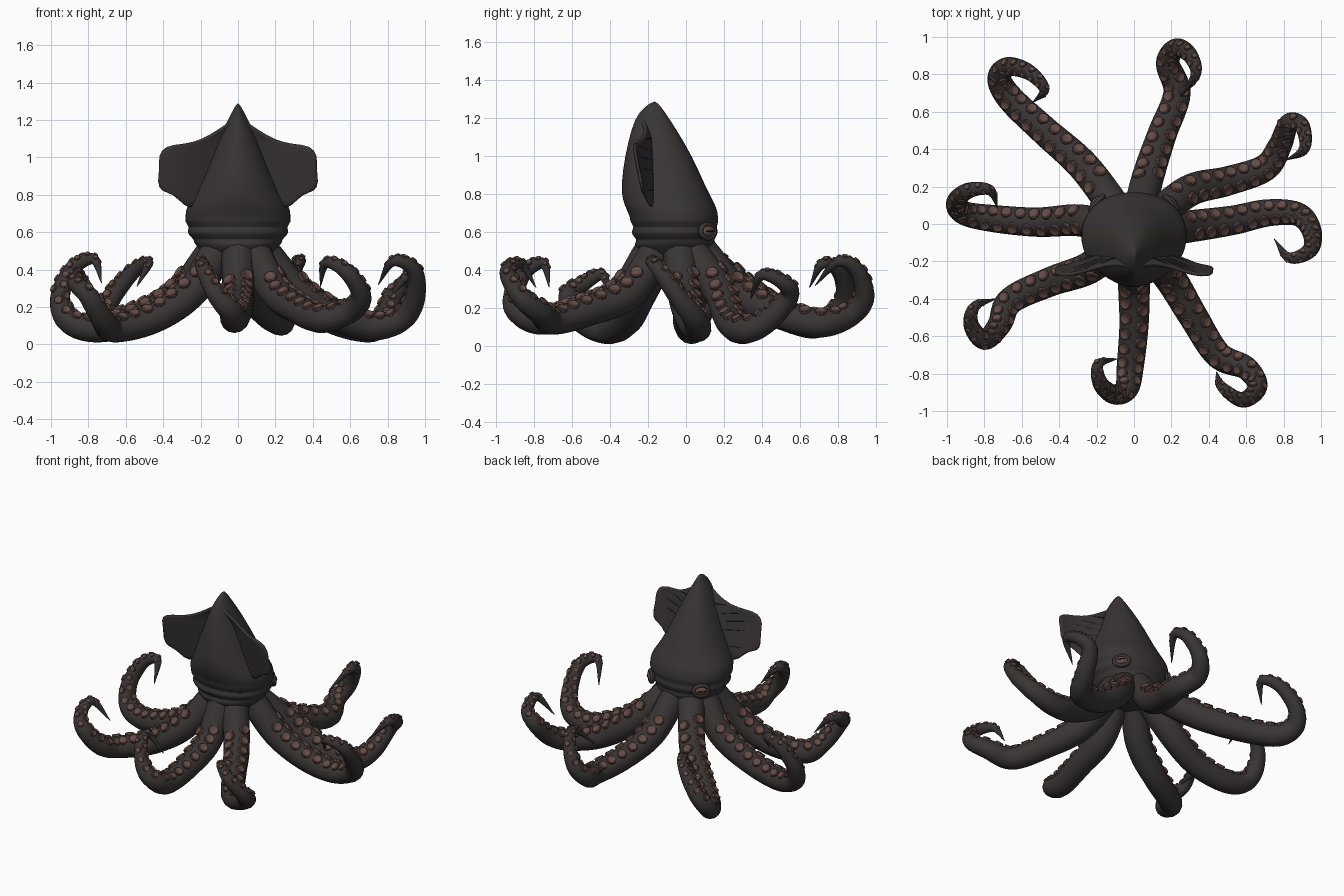
import bpy, math
from mathutils import Vector

cube = bpy.data.objects.get("Cube")
if cube:
    bpy.data.objects.remove(cube, do_unlink=True)


def material(name, rgb):
    m = bpy.data.materials.new(name)
    m.use_nodes = True
    m.diffuse_color = (*rgb, 1)
    m.node_tree.nodes["Principled BSDF"].inputs["Base Color"].default_value = (*rgb, 1)
    return m


SKIN = material("charcoal skin", (.042, .035, .035))
SUCKER = material("dusty brown", (.125, .07, .06))
DARK = material("near black", (.014, .013, .014))
CLAW = material("dark grey claw", (.03, .03, .032))


def make(name, verts, faces, mats, angle=50, subsurf=0):
    mesh = bpy.data.meshes.new(name)
    mesh.from_pydata(verts, [], faces)
    ob = bpy.data.objects.new(name, mesh)
    bpy.context.collection.objects.link(ob)
    for m in mats:
        mesh.materials.append(m)
    bpy.ops.object.select_all(action='DESELECT')
    ob.select_set(True)
    bpy.context.view_layer.objects.active = ob
    bpy.ops.object.mode_set(mode='EDIT')
    bpy.ops.mesh.select_all(action='SELECT')
    bpy.ops.mesh.normals_make_consistent(inside=False)
    bpy.ops.object.mode_set(mode='OBJECT')
    bpy.ops.object.shade_smooth_by_angle(angle=math.radians(angle))
    if subsurf:
        mod = ob.modifiers.new("smooth", 'SUBSURF')
        mod.levels = mod.render_levels = subsurf
    return ob


def bridge(rings, sides, start=0):
    """Quads between consecutive rings, with both ends capped."""
    faces = [(start + r * sides + i, start + r * sides + (i + 1) % sides,
              start + (r + 1) * sides + (i + 1) % sides, start + (r + 1) * sides + i)
             for r in range(rings - 1) for i in range(sides)]
    last = start + (rings - 1) * sides
    return faces + [tuple(range(start, start + sides)), tuple(range(last, last + sides))]


def spline(pts, steps):
    """Catmull-Rom samples through vectors."""
    p = [2 * pts[0] - pts[1], *pts, 2 * pts[-1] - pts[-2]]
    out = []
    for a, b, c, d in zip(p, p[1:], p[2:], p[3:]):
        for k in range(steps):
            t = k / steps
            out.append(.5 * (2 * b + (c - a) * t + (2 * a - 5 * b + 4 * c - d) * t ** 2
                             + (3 * b - a - 3 * c + d) * t ** 3))
    return out + [pts[-1]]


def frames(path):
    """Tangent, upper normal and side vector at each path point."""
    out = []
    for i, p in enumerate(path):
        t = (path[min(i + 1, len(path) - 1)] - path[max(i - 1, 0)]).normalized()
        ref = Vector((0, 0, 1)) + Vector((-p.x, -p.y, 0)).normalized() * .12
        n = (ref - t * ref.dot(t)).normalized()
        out.append((t, n, t.cross(n)))
    return out


def tube(path, radii, sides):
    verts = []
    for p, r, (t, n, b) in zip(path, radii, frames(path)):
        for i in range(sides):
            a = math.tau * i / sides
            verts.append(p + (n * math.cos(a) + b * math.sin(a)) * r)
    return verts, bridge(len(path), sides)


# Mantle: height, front y, back y, half width
MANTLE = [(.40, -.15, .06, .10), (.50, -.25, .13, .2), (.53, -.272, .152, .225),
          (.55, -.268, .156, .24), (.56, -.258, .148, .236), (.59, -.288, .168, .27),
          (.61, -.288, .17, .272), (.625, -.272, .16, .26), (.66, -.298, .174, .288),
          (.675, -.294, .17, .28), (.72, -.314, .167, .284), (.77, -.325, .142, .252),
          (.85, -.333, .1, .207), (1.0, -.312, .035, .142), (1.15, -.277, -.055, .08),
          (1.24, -.237, -.115, .034), (1.29, -.175, -.155, .006)]
SIDES = 28


def squarish(v):
    return math.copysign(abs(v) ** .93, v)


verts = []
for z, front, back, width in MANTLE:
    for i in range(SIDES):
        a = math.tau * i / SIDES
        crest = max(0, -math.sin(a)) ** 12 * .012 if .75 < z < 1.25 else 0
        verts.append((width * squarish(math.cos(a)),
                      (front + back) / 2 + (back - front) / 2 * squarish(math.sin(a)) - crest, z))
make("mantle", verts, bridge(len(MANTLE), SIDES), [SKIN], 60, 1)

# Fins: outer edge as x, z; the root runs down inside the mantle
EDGE = [(.015, 1.21), (.1, 1.15), (.2, 1.09), (.3, 1.07), (.39, 1.065), (.43, 1.01),
        (.42, .94), (.435, .87), (.415, .815), (.35, .81), (.28, .73)]
COLS = 8


def fin_point(row, u, side):
    x, z = EDGE[row]
    root = 1.19 - .45 * row / (len(EDGE) - 1)
    h = root + (z - root) * u
    wave = min(.055, max(0, 1.25 - h) * .4) * math.cos(8 * x * u)
    return Vector((side * x * u, -.25 + (1.2 - h) * .2 + wave, h))


for side, label in ((1, "left"), (-1, "right")):
    verts = [fin_point(r, c / COLS, side) for r in range(len(EDGE)) for c in range(COLS + 1)]
    w = COLS + 1
    faces = [(r * w + c, r * w + c + 1, (r + 1) * w + c + 1, (r + 1) * w + c)
             for r in range(len(EDGE) - 1) for c in range(COLS)]
    fin = make(label + "_fin", verts, faces, [SKIN])
    solid = fin.modifiers.new("thickness", 'SOLIDIFY')
    solid.thickness, solid.offset = .02, 0
    sub = fin.modifiers.new("smooth", 'SUBSURF')
    sub.levels = sub.render_levels = 1
    # Thin ribs on the back of the fin
    for row in (2, 4, 5, 6, 8):
        path = [fin_point(row, .3 + .62 * k / 8, side) + Vector((0, .009, 0)) for k in range(9)]
        v, f = tube(path, [.004 * math.sin(math.pi * (k + .5) / 9) for k in range(9)], 6)
        make(f"{label}_fin_rib", v, f, [DARK])

# Arms: lift of the low part, lift of the curl, plan positions in hundredths
ARMS = {
    "back_arm": (.035, .01, [(8, 27), (15, 48), (23, 70), (18, 86), (23, 94), (30, 90),
                             (33, 80), (25, 68)]),
    "back_right_arm": (.03, 0, [(-27, 31), (-48, 50), (-66, 67), (-72, 78), (-67, 84),
                                (-56, 81), (-48, 72), (-54, 65)]),
    "right_arm": (0, .02, [(-30, 2), (-52, 1), (-76, 3), (-91, 6), (-95, 12), (-88, 18),
                           (-77, 18), (-73, 9)]),
    "front_right_arm": (0, -.06, [(-25, -24), (-45, -31), (-66, -41), (-72, -54), (-80, -62),
                                  (-87, -54), (-85, -44), (-74, -40)]),
    "front_arm": (.05, 0, [(0, -33), (0, -54), (-2, -76), (-4, -88), (-11, -91), (-18, -85),
                           (-19, -75), (-9, -72)]),
    "front_left_arm": (.05, 0, [(20, -30), (32, -50), (45, -70), (60, -77), (66, -87),
                                (58, -94), (47, -87), (44, -79)]),
    "left_arm": (.01, .01, [(32, -1), (53, 2), (72, 6), (88, 5), (95, -4), (94, -14),
                            (83, -18), (75, -8)]),
    "back_left_arm": (0, -.06, [(30, 18), (50, 23), (70, 30), (78, 42), (83, 54), (90, 52),
                                (91, 40), (81, 34)]),
}
HEIGHT = (.49, .28, .14, .085, .13, .26, .39, .435, .31)
RADIUS = (.09, .087, .08, .074, .064, .053, .042, .028, .002)
CUP = ((1, -.4), (1, .28), (.82, .36), (.62, .26))   # sucker profile: radius, height
STEPS, ARM_SIDES, CUP_SIDES = 9, 14, 10

for name, (low, high, plan) in ARMS.items():
    heading = Vector((plan[0][0], plan[0][1] + 5, 0)).normalized()
    base = heading * .14 + Vector((0, -.05, HEIGHT[0]))
    lifts = (0, low, low, low, 0, high, high, high)
    ctrl = [base] + [Vector((x / 100, y / 100, h + up))
                     for (x, y), h, up in zip(plan, HEIGHT[1:], lifts)]
    path = spline(ctrl, STEPS)
    radii = [max(r.x, .002) for r in spline([Vector((r, 0, 0)) for r in RADIUS], STEPS)]
    v, f = tube(path, radii, ARM_SIDES)
    arm = make(name, v, f, [SKIN, CLAW], 60)
    for poly in arm.data.polygons:
        if poly.index >= (len(path) - STEPS + 2) * ARM_SIDES:
            poly.material_index = 1

    # Two staggered rows of suckers along the upper side
    verts, faces = [], []
    travelled, due, row = 0, .19, 1
    for i, (t, n, b) in enumerate(frames(path)):
        if i:
            travelled += (path[i] - path[i - 1]).length
        r = radii[i]
        if travelled < due or i > len(path) - STEPS + 2:
            continue
        # Step back to the exact spacing between samples
        spot = path[i] - t * (travelled - due)
        due += r * .46 + .008
        row = -row
        a = row * math.radians(33)
        out = n * math.cos(a) + b * math.sin(a)
        across = t.cross(out)
        size = r * .36 + .004
        start = len(verts)
        for rad, up in CUP:
            for k in range(CUP_SIDES):
                q = math.tau * k / CUP_SIDES
                verts.append(spot + out * (r + up * size)
                             + (t * math.cos(q) + across * math.sin(q)) * size * rad)
        faces += bridge(len(CUP), CUP_SIDES, start)
    make(name + "_suckers", verts, faces, [SUCKER], 35)


# Eyes: almond ball, slit pupil and a thick lid ring
def eye_points(side, ring):
    out = Vector((side * .72, .69, .05)).normalized()
    along = Vector((0, 0, 1)).cross(out).normalized()
    up = out.cross(along)
    centre = Vector((side * .194, .108, .605))
    return [centre + along * x + up * y + out * z for x, y, z in ring]


def ball(w, h, d, lift):
    return [(w * math.sin(p) * math.cos(q), h * math.sin(p) * math.sin(q), lift + d * math.cos(p))
            for p in (math.pi * (j + .1) / 8.2 for j in range(9))
            for q in (math.tau * k / 16 for k in range(16))]


def lid(w, h, thick):
    return [((w + thick * math.cos(p)) * math.cos(q), (h + thick * math.cos(p)) * math.sin(q),
             .006 + thick * 1.3 * math.sin(p))
            for p in (math.tau * j / 8 for j in range(9))
            for q in (math.tau * k / 20 for k in range(20))]


for side, label in ((1, "left"), (-1, "right")):
    for part, pts, mat, sides in (("eye", ball(.046, .031, .024, .008), SUCKER, 16),
                                  ("pupil", ball(.03, .005, .008, .027), DARK, 16),
                                  ("eyelid", lid(.05, .036, .013), SKIN, 20)):
        f = bridge(9, sides)
        make(f"{label}_{part}", eye_points(side, pts), f[:-2] if part == "eyelid" else f, [mat], 60)
